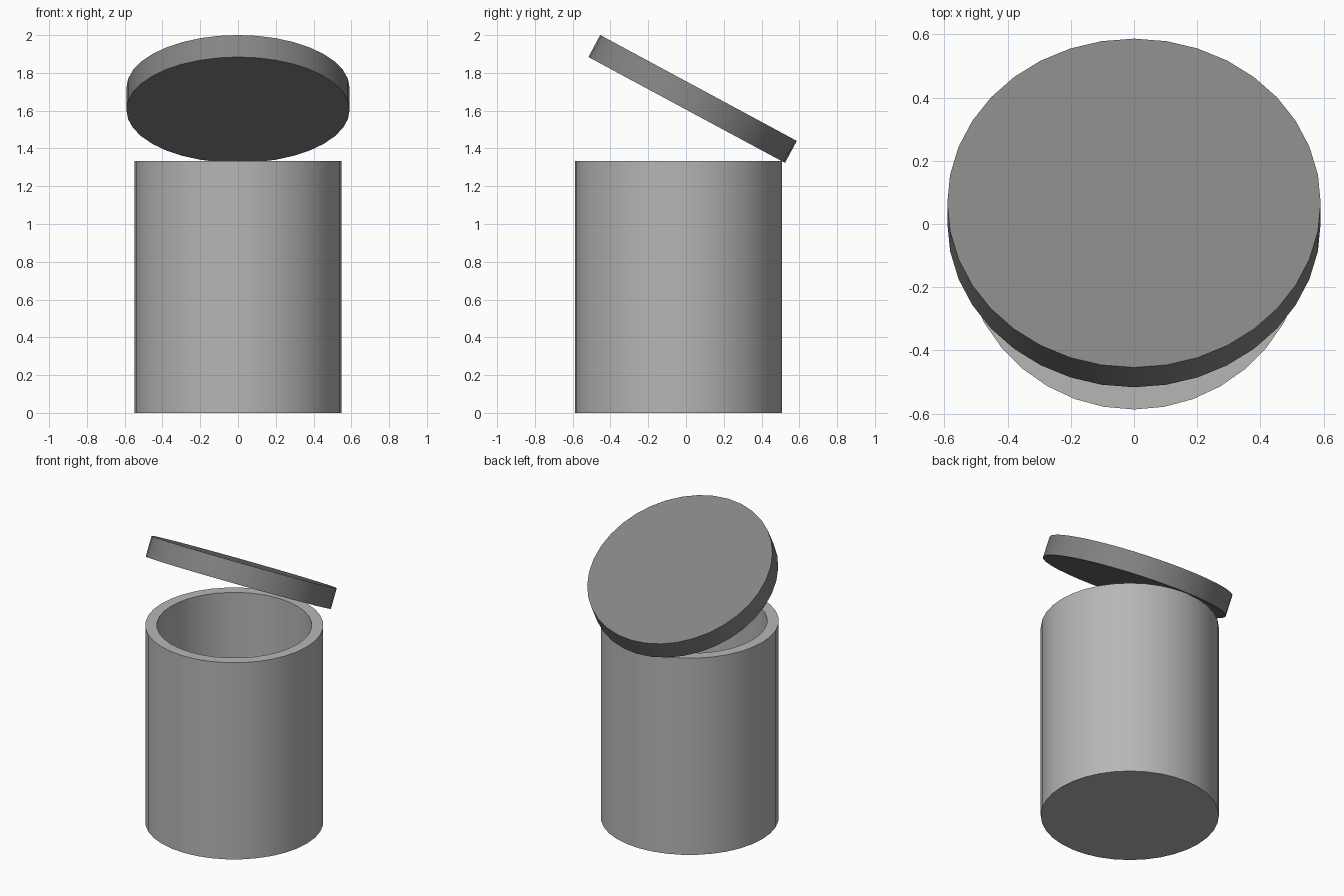
import bpy, bmesh, math

if "Cube" in bpy.data.objects:
    bpy.data.objects.remove(bpy.data.objects["Cube"])

SIDES = 36


def grey(name, value):
    mat = bpy.data.materials.new(name)
    mat.diffuse_color = (value, value, value, 1)
    mat.use_nodes = True
    mat.node_tree.nodes["Principled BSDF"].inputs["Base Color"].default_value = mat.diffuse_color
    return mat


def revolve(name, profile, mat):
    """Lathe a (radius, z) profile around z and cap both ends."""
    bm = bmesh.new()
    rings = []
    for r, z in profile:
        rings.append([bm.verts.new((r * math.cos(i * math.tau / SIDES),
                                    r * math.sin(i * math.tau / SIDES), z))
                      for i in range(SIDES)])
    for a, b in zip(rings, rings[1:]):
        for i in range(SIDES):
            j = (i + 1) % SIDES
            bm.faces.new((a[i], a[j], b[j], b[i]))
    bm.faces.new(rings[0])
    bm.faces.new(rings[-1])
    bmesh.ops.recalc_face_normals(bm, faces=bm.faces)
    mesh = bpy.data.meshes.new(name)
    bm.to_mesh(mesh)
    bm.free()
    mesh.materials.append(mat)
    obj = bpy.data.objects.new(name, mesh)
    bpy.context.collection.objects.link(obj)
    # smooth walls, sharp rims
    bpy.ops.object.select_all(action='DESELECT')
    obj.select_set(True)
    bpy.context.view_layer.objects.active = obj
    bpy.ops.object.shade_smooth_by_angle(angle=math.radians(30))
    return obj


# Hollow canister body: outer wall, rim, inner wall, floor
body = revolve("canister_body",
               [(0.547, 0), (0.547, 1.333), (0.476, 1.333), (0.476, 0.07)],
               grey("body_grey", 0.47))
body.location = (0, -0.04, 0)

# Solid lid, tipped open and resting on the back rim
lid = revolve("lid", [(0.591, -0.066), (0.591, 0.066)], grey("lid_grey", 0.233))
lid.location = (0, 0.035, 1.662)
lid.rotation_euler = (math.radians(-28.3), 0, 0)
